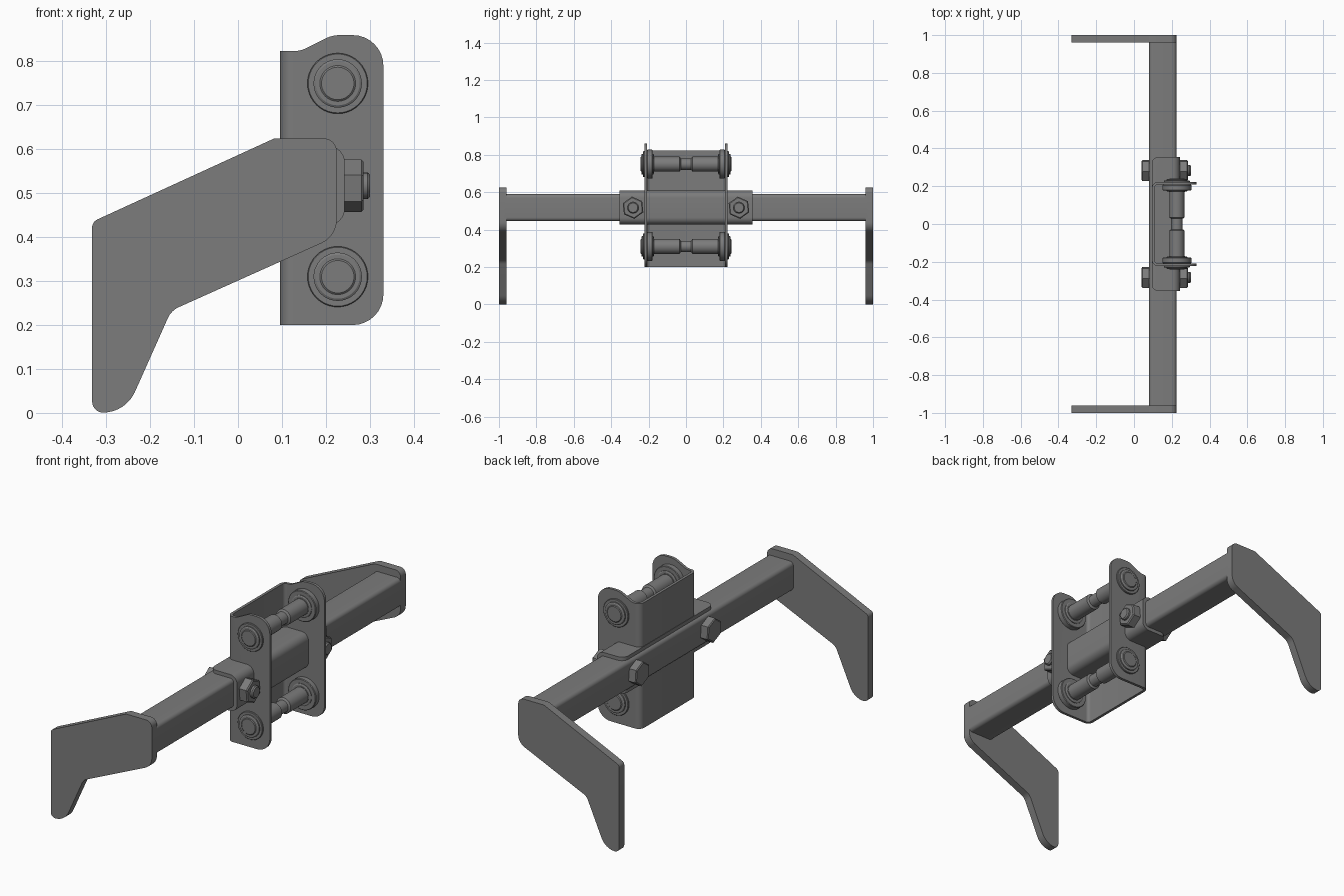
import bpy, bmesh, math
from mathutils import Vector

if "Cube" in bpy.data.objects:
    bpy.data.objects.remove(bpy.data.objects["Cube"])

steel = bpy.data.materials.new("dark_steel")
steel.diffuse_color = (0.2, 0.2, 0.2, 1)
steel.use_nodes = True
steel.node_tree.nodes["Principled BSDF"].inputs["Base Color"].default_value = steel.diffuse_color


def rounded(pts, seg=8):
    """Turn (u, v, radius) corners into a filleted outline."""
    out = []
    for i, (u, v, r) in enumerate(pts):
        p = Vector((u, v))
        if r == 0:
            out.append(p)
            continue
        a = (Vector(pts[i - 1][:2]) - p).normalized()
        b = (Vector(pts[(i + 1) % len(pts)][:2]) - p).normalized()
        half = a.angle(b) / 2
        c = p + (a + b).normalized() * (r / math.sin(half))
        s = p + a * (r / math.tan(half)) - c
        e = p + b * (r / math.tan(half)) - c
        turn = s.angle_signed(e)
        for k in range(seg + 1):
            t = -turn * k / seg
            out.append(c + Vector((s.x * math.cos(t) - s.y * math.sin(t),
                                   s.x * math.sin(t) + s.y * math.cos(t))))
    return out


def place(axis, u, v, w):
    return {'x': (w, u, v), 'y': (u, w, v), 'z': (u, v, w)}[axis]


def finish(name, bm):
    bmesh.ops.recalc_face_normals(bm, faces=bm.faces[:])
    me = bpy.data.meshes.new(name)
    bm.to_mesh(me)
    bm.free()
    me.materials.append(steel)
    ob = bpy.data.objects.new(name, me)
    bpy.context.collection.objects.link(ob)
    return ob


def prism(name, pts, axis, lo, hi):
    bm = bmesh.new()
    outline = rounded(pts)
    f = bm.faces.new([bm.verts.new(place(axis, p.x, p.y, lo)) for p in outline])
    top = bmesh.ops.extrude_face_region(bm, geom=[f])['geom']
    bmesh.ops.translate(bm, vec=place(axis, 0, 0, hi - lo),
                        verts=[g for g in top if isinstance(g, bmesh.types.BMVert)])
    return finish(name, bm)


def lathe(name, profile, axis, u, v, sides=40, phase=0.0):
    """Revolve (position, radius) pairs about a line parallel to the axis."""
    bm = bmesh.new()
    rings = [[bm.verts.new(place(axis, u + r * math.cos(phase + math.tau * k / sides),
                                 v + r * math.sin(phase + math.tau * k / sides), w))
              for k in range(sides)] for w, r in profile]
    for a, b in zip(rings, rings[1:]):
        for k in range(sides):
            j = (k + 1) % sides
            bm.faces.new((a[k], a[j], b[j], b[k]))
    bm.faces.new(rings[0])
    bm.faces.new(rings[-1])
    return finish(name, bm)


def intersect(ob, cutter):
    m = ob.modifiers.new("trim", 'BOOLEAN')
    m.operation, m.solver, m.object = 'INTERSECT', 'EXACT', cutter
    bpy.context.view_layer.objects.active = ob
    bpy.ops.object.modifier_apply(modifier=m.name)
    bpy.data.objects.remove(cutter)


# cross beam
prism("cross_beam", [(0.08, 0.445, 0.02), (0.225, 0.445, 0.02),
                     (0.225, 0.59, 0.02), (0.08, 0.59, 0.02)], 'y', -0.97, 0.97)

# bent end plates
plate = [(-0.332, 0.435, 0.02), (0.083, 0.625, 0.02), (0.225, 0.625, 0.03),
         (0.225, 0.402, 0.06), (-0.152, 0.233, 0.05), (-0.255, 0.002, 0.08),
         (-0.332, 0.0, 0.025)]
for s, side in ((-1, "front"), (1, "back")):
    prism(side + "_end_plate", plate, 'y', s * 0.96, s * 1.0)

# upright channel bracket: U section trimmed by its side outline
bracket = prism("channel_bracket", [
    (0.34, -0.222, 0), (0.096, -0.222, 0.03), (0.096, 0.222, 0.03), (0.34, 0.222, 0),
    (0.34, 0.208, 0), (0.11, 0.208, 0.016), (0.11, -0.208, 0.016), (0.34, -0.208, 0)],
    'z', 0.15, 0.9)
intersect(bracket, prism("bracket_outline", [
    (0.05, 0.2, 0), (0.05, 0.824, 0), (0.142, 0.824, 0.05), (0.215, 0.86, 0.07),
    (0.331, 0.86, 0.07), (0.331, 0.2, 0.07)], 'y', -0.4, 0.4))

# clamp saddle wrapping the beam
clamp = prism("clamp_saddle", [
    (0.05, 0.608, 0), (0.243, 0.608, 0.038), (0.243, 0.427, 0.038), (0.05, 0.427, 0),
    (0.05, 0.445, 0), (0.225, 0.445, 0.02), (0.225, 0.59, 0.02), (0.05, 0.59, 0)],
    'y', -0.4, 0.4)
intersect(clamp, prism("clamp_outline", [
    (0.094, -0.355, 0.035), (0.094, 0.355, 0.035), (0.3, 0.355, 0), (0.3, -0.355, 0)],
    'z', 0.3, 0.7))

# bolts through clamp and beam
for y, side in ((-0.283, "front"), (0.283, "back")):
    tilt = math.radians(90 + 6)
    lathe(side + "_bolt_head", [(0.04, 0.054), (0.044, 0.06), (0.082, 0.06)],
          'x', y, 0.517, 6, tilt)
    lathe(side + "_bolt_nut", [(0.24, 0.06), (0.281, 0.06), (0.286, 0.054)],
          'x', y, 0.517, 6, tilt)
    lathe(side + "_bolt_shank", [(0.06, 0.03), (0.295, 0.03), (0.301, 0.025)],
          'x', y, 0.517, 24)

# stepped pins with flanged bushes
half_pin = [(0.242, 0.034), (0.242, 0.037), (0.238, 0.042), (0.170, 0.042),
            (0.170, 0.040), (0.034, 0.040), (0.028, 0.030)]
pin = [(-w, r) for w, r in half_pin] + half_pin[::-1]
bush = [(0.172, 0.050), (0.175, 0.055), (0.178, 0.055), (0.178, 0.074), (0.181, 0.077),
        (0.205, 0.077), (0.208, 0.074), (0.208, 0.069), (0.228, 0.069), (0.230, 0.067),
        (0.230, 0.055), (0.236, 0.055), (0.239, 0.050)]
for z, level in ((0.31, "lower"), (0.75, "upper")):
    lathe(level + "_pin", pin, 'y', 0.227, z)
    for s, side in ((-1, "front"), (1, "back")):
        lathe(f"{level}_{side}_bush", [(s * w, r) for w, r in bush], 'y', 0.227, z)

# smooth rounded surfaces, keep edges crisp
bpy.ops.object.select_all(action='SELECT')
bpy.context.view_layer.objects.active = bracket
bpy.ops.object.shade_smooth_by_angle(angle=math.radians(30))
